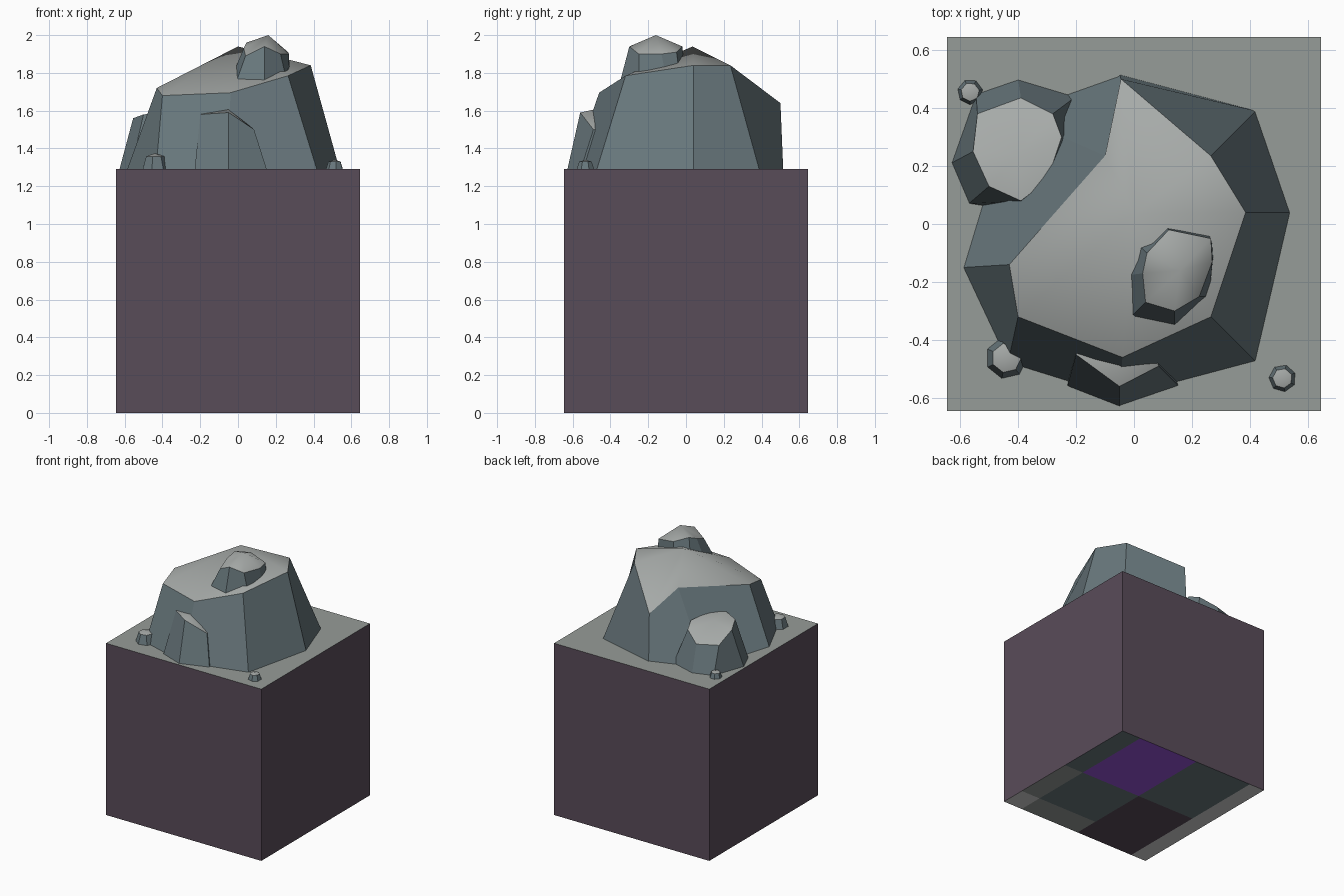
import bpy, bmesh, math
from mathutils import Vector

if "Cube" in bpy.data.objects:
    bpy.data.objects.remove(bpy.data.objects["Cube"])


def material(name, srgb):
    m = bpy.data.materials.new(name)
    lin = [((c / 255 + 0.055) / 1.055) ** 2.4 for c in srgb]
    m.diffuse_color = (*lin, 1)
    m.use_nodes = True
    m.node_tree.nodes["Principled BSDF"].inputs["Base Color"].default_value = m.diffuse_color
    return m


PLUM = material("plum_earth", (89, 76, 89))
GROUND = material("grey_ground", (150, 156, 152))
STONE = material("blue_grey_stone", (104, 119, 124))
CAP = material("pale_stone_cap", (166, 170, 168))
LIGHT = material("light_grey", (208, 208, 208))
VIOLET = material("violet", (150, 82, 214))

GROUND_Z = 1.29
H = GROUND_Z / 2


def finish(bm, name, mats):
    me = bpy.data.meshes.new(name)
    bm.to_mesh(me)
    bm.free()
    for m in mats:
        me.materials.append(m)
    ob = bpy.data.objects.new(name, me)
    bpy.context.collection.objects.link(ob)
    return ob


def rock(name, base, top, apex, z0=GROUND_Z - 0.01):
    """Faceted stone: flat sides between two rings, smooth pale cap on top."""
    bm = bmesh.new()
    lo = [bm.verts.new((x, y, z0)) for x, y in base]
    hi = [bm.verts.new(p) for p in top]
    tip = bm.verts.new(apex)
    n = len(lo)
    for i in range(n):
        j = (i + 1) % n
        bm.faces.new((lo[i], lo[j], hi[j], hi[i]))
        f = bm.faces.new((hi[i], hi[j], tip))
        f.material_index = 1
        f.smooth = True
    bm.faces.new(lo[::-1])
    for e in bm.edges:
        e.smooth = tip in e.verts
    return finish(bm, name, [STONE, CAP])


def pebble(name, x, y, r, h, turn):
    ring = [(math.cos(turn + i * math.tau / 7), math.sin(turn + i * math.tau / 7))
            for i in range(7)]
    z = GROUND_Z + h
    rock(name, [(x + r * c, y + r * s) for c, s in ring],
         [(x + 0.68 * r * c, y + 0.68 * r * s, z - h * 0.2) for c, s in ring], (x, y, z))


# Earth block: plum sides, grey top, patchwork underside
bm = bmesh.new()
bmesh.ops.create_cube(bm, size=GROUND_Z)
bmesh.ops.translate(bm, verts=bm.verts, vec=(0, 0, H))
bm.normal_update()
for f in list(bm.faces):
    if f.normal.z > 0.5:
        f.material_index = 1
    elif f.normal.z < -0.5:
        bmesh.ops.delete(bm, geom=[f], context='FACES_ONLY')
cols = [0, 0.125, 0.52, 0.9, 1]
rows = [0, 0.485, 0.85, 1]
patch = [[2, 5, 2, 4],      # material of each underside patch
         [1, 2, 0, 4],
         [4, 1, 0, 4]]
for r in range(3):
    for c in range(4):
        x1, x0 = H - GROUND_Z * cols[c], H - GROUND_Z * cols[c + 1]
        y1, y0 = H - GROUND_Z * rows[r], H - GROUND_Z * rows[r + 1]
        f = bm.faces.new([bm.verts.new(p) for p in
                          ((x0, y0, 0), (x0, y1, 0), (x1, y1, 0), (x1, y0, 0))])
        f.material_index = patch[r][c]
bmesh.ops.remove_doubles(bm, verts=bm.verts, dist=1e-4)
finish(bm, "earth_block", [PLUM, GROUND, STONE, CAP, LIGHT, VIOLET])

# Main boulder
rock("main_boulder",
     [(.54, .04), (.42, .39), (-.05, .515), (-.43, .38),
      (-.59, -.15), (-.435, -.48), (-.05, -.6), (.42, -.475)],
     [(.385, .04, 1.84), (.265, .235, 1.84), (-.045, .5, 1.64), (-.1, .235, 1.75),
      (-.43, -.14, 1.72), (-.4, -.32, 1.68), (-.04, -.46, 1.695), (.265, -.32, 1.785)],
     (0, .035, 1.94))

# Stone resting on top
rock("top_stone",
     [(.275, -.1), (.255, -.03), (.1, 0), (-.01, -.05),
      (-.045, -.18), (-.01, -.32), (.14, -.35), (.26, -.25)],
     [(.27, -.13, 1.9), (.265, -.05, 1.91), (.12, -.02, 1.94), (.045, -.1, 1.96),
      (.03, -.17, 1.93), (.04, -.27, 1.89), (.14, -.3, 1.94), (.225, -.25, 1.9)],
     (.16, -.16, 2.0), z0=1.75)

# Stone leaning on the back left
rock("left_stone",
     [(-.19, .35), (-.2, .44), (-.4, .5), (-.545, .45),
      (-.63, .21), (-.57, .07), (-.4, .045), (-.2, .1)],
     [(-.25, .3, 1.57), (-.28, .38, 1.54), (-.39, .435, 1.48), (-.54, .38, 1.49),
      (-.555, .25, 1.56), (-.5, .13, 1.58), (-.39, .08, 1.59), (-.3, .15, 1.59)],
     (-.4, .24, 1.585))

# Stone set into the front
rock("front_stone",
     [(.155, -.56), (.1, -.4), (-.05, -.3), (-.2, -.35), (-.23, -.56), (-.05, -.63)],
     [(.085, -.49, 1.5), (.05, -.38, 1.5), (-.05, -.33, 1.55),
      (-.17, -.37, 1.58), (-.2, -.45, 1.58), (-.05, -.56, 1.59)],
     (-.05, -.47, 1.61))

# Loose pebbles
pebble("pebble_back_left", -.565, .455, .047, .045, .2)
pebble("pebble_front_right", .512, -.532, .05, .05, .4)
pebble("pebble_front_left", -.44, -.462, .075, .085, .9)
